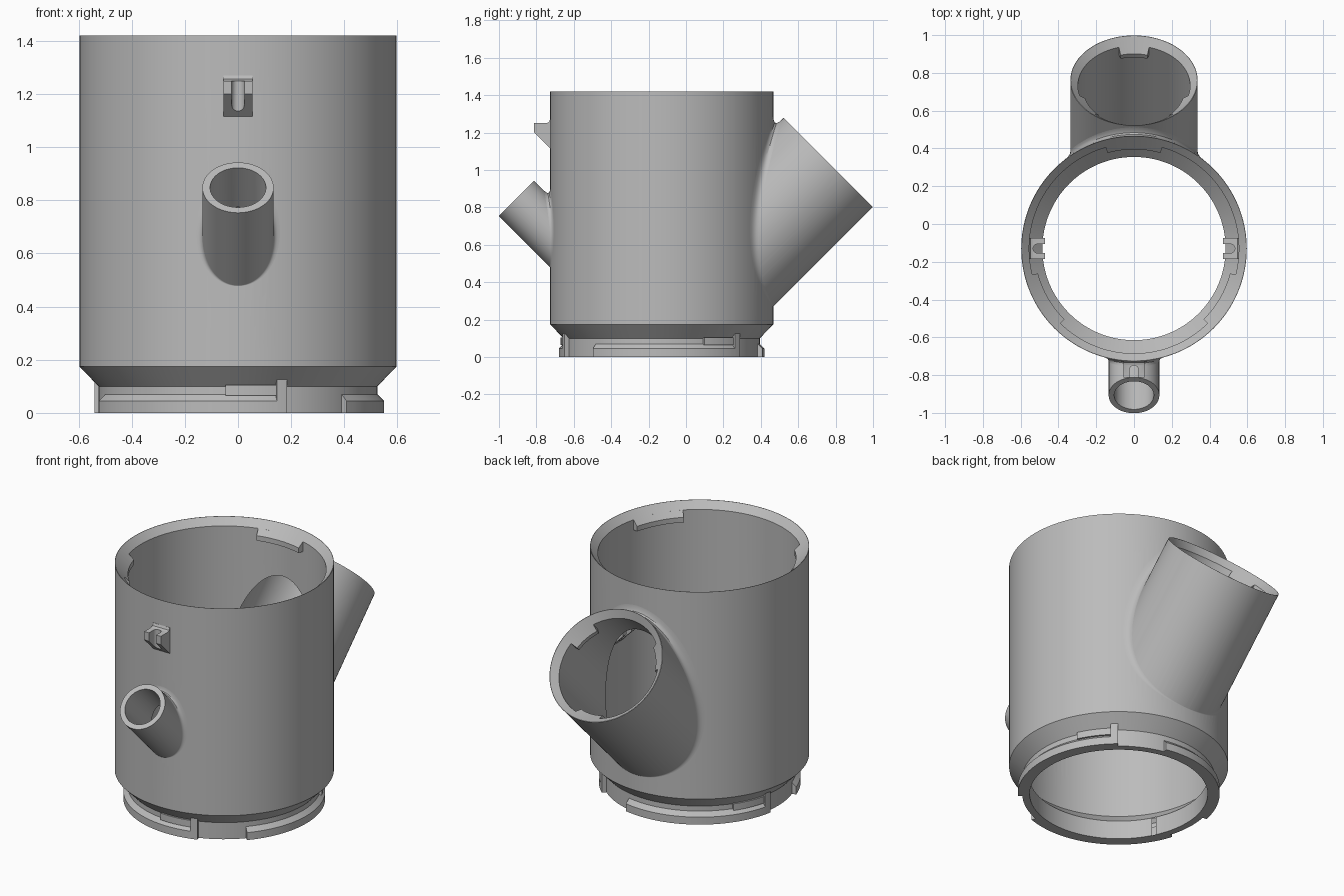
import bpy, bmesh
from math import sin, cos, radians, pi, sqrt
from mathutils import Matrix, Vector

cube = bpy.data.objects.get("Cube")
if cube:
    bpy.data.objects.remove(cube, do_unlink=True)

grey = bpy.data.materials.new("plain grey")
grey.use_nodes = True
grey.diffuse_color = (0.5, 0.5, 0.5, 1)
grey.node_tree.nodes["Principled BSDF"].inputs["Base Color"].default_value = (0.5, 0.5, 0.5, 1)

SEGS = 128
CY, R, WALL_R = -0.13, 0.597, 0.555
BODY = Matrix.Translation((0, CY, 0))


def finish(name, bm, matrix=None):
    """Turn a bmesh into a grey object."""
    if matrix:
        bm.transform(matrix)
    bmesh.ops.recalc_face_normals(bm, faces=bm.faces)
    mesh = bpy.data.meshes.new(name)
    bm.to_mesh(mesh)
    bm.free()
    mesh.materials.append(grey)
    ob = bpy.data.objects.new(name, mesh)
    bpy.context.collection.objects.link(ob)
    return ob


def sweep(name, profile, matrix, a0=0, a1=360, steps=SEGS):
    """Sweep a closed (radius, height) outline about the local z axis."""
    bm = bmesh.new()
    full = a1 - a0 == 360
    rings = []
    for i in range(steps if full else steps + 1):
        a = radians(a0 + (a1 - a0) * i / steps)
        rings.append([bm.verts.new((r * cos(a), r * sin(a), z)) for r, z in profile])
    pairs = list(zip(rings, rings[1:] + rings[:1])) if full else list(zip(rings, rings[1:]))
    for p, q in pairs:
        for k in range(len(profile)):
            n = (k + 1) % len(profile)
            bm.faces.new((p[k], p[n], q[n], q[k]))
    if not full:
        bm.faces.new(rings[0])
        bm.faces.new(rings[-1])
    bmesh.ops.remove_doubles(bm, verts=bm.verts, dist=1e-5)
    bmesh.ops.dissolve_degenerate(bm, edges=bm.edges, dist=1e-6)
    return finish(name, bm, matrix)


def combine(target, tool, operation):
    mod = target.modifiers.new("cut", 'BOOLEAN')
    mod.operation, mod.solver, mod.object = operation, 'EXACT', tool
    bpy.context.view_layer.objects.active = target
    bpy.ops.object.modifier_apply(modifier=mod.name)
    bpy.data.objects.remove(tool, do_unlink=True)


def tube_frame(y, z, side):
    """Frame at a tube mouth, its z axis leaning out at 45 degrees."""
    d = Vector((0, side, 1)).normalized()
    x = Vector((1, 0, 0))
    m = Matrix((x, d.cross(x), d)).transposed().to_4x4()
    m.translation = (0, y, z)
    return m


BRANCH, BRANCH_R = tube_frame(0.76, 1.04, 1), 0.337
SPOUT, SPOUT_R = tube_frame(-0.907, 0.848, -1), 0.134

# Outer shape: body with tapered foot, wide branch, small spout
body = sweep("body", [(0, 0), (0.525, 0), (0.525, 0.1), (R, 0.175), (R, 1.42), (0, 1.42)], BODY)
for frame, r, length in ((BRANCH, BRANCH_R, 0.85), (SPOUT, SPOUT_R, 0.45)):
    combine(body, sweep("tube", [(0, -length), (r, -length), (r, 0), (0, 0)], frame), 'UNION')

# Hollow inside, with bevelled mouths on the body and the branch
combine(body, sweep("bore", [(0, -0.1), (0.485, -0.1), (0.485, 0.11), (WALL_R, 0.18),
                             (WALL_R, 1.38), (0.615, 1.44), (0, 1.44)], BODY), 'DIFFERENCE')
combine(body, sweep("bore", [(0, -1), (0.297, -1), (0.297, -0.038), (0.355, 0.02), (0, 0.02)],
                    BRANCH), 'DIFFERENCE')
combine(body, sweep("bore", [(0, -0.6), (0.105, -0.6), (0.105, 0.05), (0, 0.05)],
                    SPOUT), 'DIFFERENCE')


def fillet(name, frame, r, size):
    """Rounded joint between a tube and the body, widest at the top."""
    bm = bmesh.new()
    rot, d = frame.to_3x3(), frame.to_3x3().col[2]
    steps, rows = 96, []
    for i in range(steps):
        a = 2 * pi * i / steps
        out = rot @ Vector((cos(a), sin(a), 0))
        p = frame.translation + out * r - Vector((0, CY, 0))
        side = 1 if d.y > 0 else -1
        p += d * ((side * sqrt(R * R - p.x ** 2) - p.y) / d.y)
        f = size * (0.52 + 0.48 * out.z * sqrt(2))
        normal = Vector((p.x, p.y, 0)).normalized()
        on_wall = p + (out - normal * out.dot(normal)).normalized() * f
        k = R / sqrt(on_wall.x ** 2 + on_wall.y ** 2)
        on_wall = Vector((on_wall.x * k, on_wall.y * k, on_wall.z))
        on_tube = p + d * f
        rows.append([bm.verts.new(on_tube * (1 - t) ** 2 + p * 2 * t * (1 - t) + on_wall * t * t)
                     for t in (0, 0.2, 0.4, 0.6, 0.8, 1)])
    for p, q in zip(rows, rows[1:] + rows[:1]):
        for k in range(5):
            bm.faces.new((p[k], p[k + 1], q[k + 1], q[k]))
    return finish(name, bm, BODY)


parts = [body, fillet("branch_fillet", BRANCH, BRANCH_R, 0.065),
         fillet("spout_fillet", SPOUT, SPOUT_R, 0.045)]

# Twist-lock fittings, three of each
for n in range(3):
    turn = 120 * n
    mid = 90 + turn
    fittings = (
        ("body_tab", BODY, mid - 15.5, mid + 15.5,
         [(0.575, 1.4), (0.525, 1.35), (0.525, 1.32), (0.575, 1.32)]),
        ("branch_tab", BRANCH, mid - 15.5, mid + 15.5,
         [(0.315, -0.02), (0.267, -0.068), (0.267, -0.095), (0.315, -0.095)]),
        ("lock_shelf", BODY, turn - 162, turn - 72.5,
         [(0.515, 0), (0.55, 0), (0.55, 0.045), (0.525, 0.07), (0.515, 0.07)]),
        ("lock_bump", BODY, turn - 95, turn - 74,
         [(0.515, 0.065), (0.54, 0.065), (0.54, 0.105), (0.515, 0.105)]),
        ("lock_stop", BODY, turn - 74.5, turn - 70.5,
         [(0.515, 0), (0.55, 0), (0.55, 0.13), (0.515, 0.13)]),
    )
    for name, frame, a0, a1, outline in fittings:
        parts.append(sweep(f"{name}_{n + 1}", outline, frame, a0, a1, 24))


def clip(name, matrix):
    """Small bracket with a sloped underside and an upright slot."""
    side = [(0.03, 0.02), (0, 0.02), (-0.006, 0.006), (-0.02, 0),
            (-0.085, 0), (-0.085, -0.05), (0, -0.135), (0.03, -0.135)]
    bm = bmesh.new()
    face = bm.faces.new([bm.verts.new((-0.055, y, z)) for y, z in side])
    moved = bmesh.ops.extrude_face_region(bm, geom=[face])["geom"]
    bmesh.ops.translate(bm, vec=(0.11, 0, 0),
                        verts=[v for v in moved if isinstance(v, bmesh.types.BMVert)])
    ob = finish(name, bm, matrix)
    # slot cutter: half round at the back, open at the tip
    bm = bmesh.new()
    arc = [(0.024 * cos(pi * i / 12), 0.024 * sin(pi * i / 12) - 0.045) for i in range(13)]
    loop = arc + [(-0.024, -0.12), (0.024, -0.12)]
    face = bm.faces.new([bm.verts.new((x, y, -0.2)) for x, y in loop])
    moved = bmesh.ops.extrude_face_region(bm, geom=[face])["geom"]
    bmesh.ops.translate(bm, vec=(0, 0, 0.3),
                        verts=[v for v in moved if isinstance(v, bmesh.types.BMVert)])
    combine(ob, finish("slot", bm, matrix), 'DIFFERENCE')
    parts.append(ob)


# One clip outside at the front, two inside on the left and right walls
clip("front_clip", Matrix.Translation((0, CY - R, 1.25)))
for name, s in (("left_inner_clip", 1), ("right_inner_clip", -1)):
    clip(name, Matrix.Translation((s * WALL_R, CY, 0.82)) @ Matrix.Rotation(-s * pi / 2, 4, 'Z'))

# Smooth the round surfaces, keep edges crisp
bpy.ops.object.select_all(action='DESELECT')
for ob in parts:
    ob.select_set(True)
bpy.context.view_layer.objects.active = body
bpy.ops.object.shade_smooth_by_angle(angle=radians(30))
